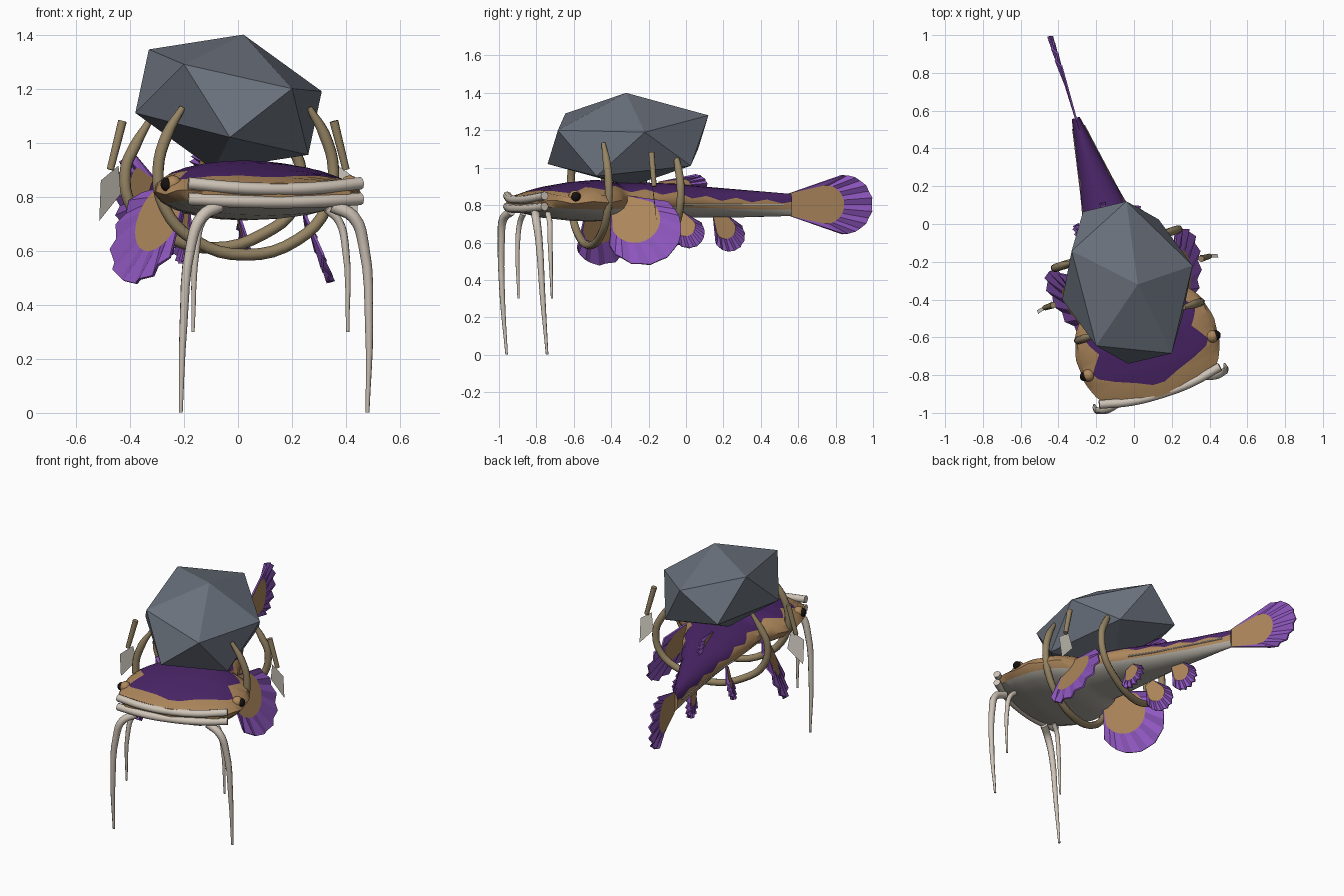
import bpy, bmesh, math
from mathutils import Vector, Matrix

if "Cube" in bpy.data.objects:
    bpy.data.objects.remove(bpy.data.objects["Cube"])

# fish-local frame: x across, y towards the tail
M = Matrix.Translation((0.14, -0.87, 0)) @ Matrix.Rotation(math.radians(17.4), 4, 'Z')


def mat(name, r, g, b):
    m = bpy.data.materials.new(name)
    m.diffuse_color = [(c / 255) ** 2.2 for c in (r, g, b)] + [1]
    m.use_nodes = True
    m.node_tree.nodes["Principled BSDF"].inputs["Base Color"].default_value = m.diffuse_color
    return m


PURPLE = mat("dark purple", 76, 42, 104)
VIOLET = mat("fin violet", 142, 88, 190)
TAN = mat("tan skin", 172, 134, 92)
BELLY = mat("belly grey", 172, 167, 157)
LIP = mat("pale lip", 206, 195, 182)
ROPE = mat("rope", 148, 131, 100)
ROCK = mat("rock grey", 106, 113, 124)
EYE = mat("eye black", 28, 24, 22)
CLOTH = mat("pale cloth", 212, 207, 196)


def add(name, bm, mats, matrix=M, smooth=False):
    bmesh.ops.recalc_face_normals(bm, faces=bm.faces)
    me = bpy.data.meshes.new(name)
    bm.to_mesh(me)
    bm.free()
    for m in mats:
        me.materials.append(m)
    ob = bpy.data.objects.new(name, me)
    ob.matrix_world = matrix
    bpy.context.collection.objects.link(ob)
    if smooth:
        select(ob)
        bpy.ops.object.shade_smooth_by_angle(angle=math.radians(35))
    return ob


def select(ob):
    bpy.ops.object.select_all(action='DESELECT')
    bpy.context.view_layer.objects.active = ob
    ob.select_set(True)


def tube(name, pts, radii, m):
    """Smooth tube through points with a varying radius."""
    cu = bpy.data.curves.new(name, 'CURVE')
    cu.dimensions = '3D'
    cu.bevel_depth = 1
    cu.bevel_resolution = 2
    cu.resolution_u = 4
    cu.use_fill_caps = True
    sp = cu.splines.new('BEZIER')
    sp.bezier_points.add(len(pts) - 1)
    for i, (p, bp) in enumerate(zip(pts, sp.bezier_points)):
        bp.co = p
        bp.handle_left_type = bp.handle_right_type = 'AUTO'
        t = i / (len(pts) - 1)
        bp.radius = radii[0] * (1 - t) + radii[1] * t if len(radii) == 2 else radii[i]
    cu.materials.append(m)
    ob = bpy.data.objects.new(name, cu)
    ob.matrix_world = M
    bpy.context.collection.objects.link(ob)
    select(ob)
    bpy.ops.object.convert(target='MESH')


def fin(name, root, axis, side, length, radius, base, spread=95, k=0.66, n=14):
    """Fan fin: flat tan middle with a pleated violet rim."""
    root, axis, side = Vector(root), Vector(axis).normalized(), Vector(side).normalized()
    normal = axis.cross(side)
    bm = bmesh.new()
    b0, b1 = (bm.verts.new(root + side * s * base) for s in (-1, 1))
    inner, outer = [], []
    for i in range(n + 1):
        a = math.radians(spread) * (2 * i / n - 1)
        p = axis * (length - radius + radius * math.cos(a)) + side * radius * math.sin(a)
        inner.append(bm.verts.new(root + p * k))
        outer.append(bm.verts.new(root + p + normal * 0.011 * (-1) ** i))
    bm.faces.new([b0] + inner + [b1])
    rim = [bm.faces.new((b0, outer[0], inner[0])), bm.faces.new((b1, inner[-1], outer[-1]))]
    for i in range(n):
        rim.append(bm.faces.new((inner[i], outer[i], outer[i + 1], inner[i + 1])))
    for f in rim:
        f.material_index = 1
    ob = add(name, bm, [TAN, VIOLET])
    mod = ob.modifiers.new("thickness", 'SOLIDIFY')
    mod.thickness = 0.01
    mod.offset = 0


# body stations: distance from mouth, half width, top, bottom
STATIONS = [(0, .30, .85, .77), (.05, .345, .87, .755), (.15, .375, .90, .73),
            (.28, .383, .925, .715), (.40, .35, .935, .712), (.47, .30, .93, .72),
            (.50, .24, .92, .73), (.7, .20, .92, .735), (.85, .16, .915, .735),
            (1.0, .118, .90, .735), (1.25, .068, .88, .735), (1.5, .022, .86, .742)]


def station(v):
    for a, b in zip(STATIONS, STATIONS[1:]):
        if v <= b[0] + 1e-6:
            t = (v - a[0]) / (b[0] - a[0])
            return [a[i] * (1 - t) + b[i] * t for i in (1, 2, 3)]


# body: lofted rings with a zigzag back patch, tan flanks and grey belly
bm = bmesh.new()
STRIPS = [0] * 4 + [1] * 3 + [2] * 4
ROWS = 50
rings = []
for r in range(ROWS + 1):
    v = 1.5 * r / ROWS
    w, zt, zb = station(v)
    zig = abs((r % 6) - 3) / 1.5 - 1
    back = 50 + 26 * min(1, max(0, (v - .45) / .5)) + 8 * zig
    back = max(3, back * min(1, max(0, (v - .05) / .09)))
    flank = 114
    half = [back * i / 4 for i in range(4)] + [back + (flank - back) * i / 3 for i in range(3)] \
        + [flank + (180 - flank) * i / 4 for i in range(5)]
    ring = []
    for a in half + [360 - a for a in half[-2:0:-1]]:
        a = math.radians(a)
        s = math.sin(a)
        bow = .04 * (1 - s * s) * max(0, 1 - v / .3)
        ring.append(bm.verts.new((w * s, v - bow, (zt + zb) / 2 + (zt - zb) / 2 * math.cos(a))))
    rings.append(ring)
N = len(rings[0])
for r in range(ROWS):
    for i in range(N):
        j = (i + 1) % N
        f = bm.faces.new((rings[r][i], rings[r][j], rings[r + 1][j], rings[r + 1][i]))
        f.material_index = STRIPS[min(i, N - 1 - i)]
        if r < 2 and f.material_index == 0:
            f.material_index = 1
for ring in (rings[0], rings[-1]):
    bm.faces.new(ring).material_index = 1
add("body", bm, [PURPLE, TAN, BELLY], smooth=True)

# lips
for name, z, lift in (("upper_lip", .828, .022), ("lower_lip", .78, .012)):
    tube(name, [(.335 * t, .035 * t * t - .03 + .01 * t ** 4, z + lift * t * t)
                for t in (-1, -.5, 0, .5, 1)], [.023, .023], LIP)

# single fins along the midline
fin("tail_fin", (0, 1.49, .803), (0, 1, 0), (0, 0, 1), .465, .157, .06)
fin("anal_fin", (0, 1.09, .75), (0, .5, -.87), (0, .87, .5), .215, .085, .03)
fin("dorsal_fin", (0, .76, .895), (0, 1, .03), (0, -.03, 1), .27, .06, .03)

for s, tag in ((-1, "left"), (1, "right")):
    # paired fins
    h, d = Vector((s * .3, .954, 0)), Vector((s * .35, -.11, -.93))
    fin(tag + "_pectoral_fin", (s * .22, .466, .82), h * .63 + d * .77, h * .77 - d * .63,
        .41, .205, .05, 100)
    h, d = Vector((s * .25, .97, 0)), Vector((s * .25, -.06, -.97))
    fin(tag + "_pelvic_fin", (s * .11, .83, .75), h * .5 + d * .87, h * .87 - d * .5,
        .2, .085, .03)
    # barbels
    tube(tag + "_long_barbel", [(s * .22, .0, .765), (s * .295, -.02, .725), (s * .335, -.018, .62),
                                (s * .36, -.005, .32), (s * .362, .02, .002)],
         [.024, .023, .02, .015, .007], LIP)
    tube(tag + "_short_barbel", [(s * .22, .07, .755), (s * .265, .065, .71), (s * .288, .06, .62),
                                 (s * .3, .067, .3)], [.016, .015, .014, .006], LIP)
    # eye and lid
    for name, rad, x in (("eyelid", .034, .343), ("eye", .026, .364)):
        bm = bmesh.new()
        bmesh.ops.create_uvsphere(bm, u_segments=14, v_segments=8, radius=rad,
                                  matrix=Matrix.Translation((s * x, .18, .845)))
        add(tag + "_" + name, bm, [EYE if name == "eye" else TAN], smooth=True)
    # pale line along the tail flank
    tube(tag + "_flank_line", [(s * (station(v)[0] * .985), v, .802) for v in (.85, 1.0, 1.25, 1.45)],
         [.005, .005], BELLY)
    # hanging stick and cloth
    tube(tag + "_stick", [(s * .41, .59, 1.08), (s * .457, .59, .9)], [.017, .014], ROPE)
    bm = bmesh.new()
    bm.faces.new([bm.verts.new((s * x, y, z)) for x, y, z in
                  ((.425, .59, .915), (.5, .57, .86), (.5, .59, .71), (.41, .61, .81))])
    add(tag + "_cloth", bm, [CLOTH])

# two rope cradles holding the load
for name, v, top, low in (("front_rope", .372, 1.13, .585), ("rear_rope", .775, 1.085, .61)):
    arm = [(.245, top), (.305, top - .1), (.34, .9), (.315, .76), (.2, low + .055)]
    path = [(-x, v, z) for x, z in arm] + [(0, v, low)] + [(x, v, z) for x, z in arm[::-1]]
    tube(name, path, [.012] + [.022] * 9 + [.012], ROPE)

# boulder: six opposite corner pairs, hulled
bm = bmesh.new()
C = Vector((-.035, -.31, 1.15))
for axis in ((.055, -.01, .25), (.345, .09, .04), (-.165, -.335, .14),
             (-.005, .43, .13), (.235, -.375, .05), (-.295, .168, .195)):
    for s in (1, -1):
        bm.verts.new(C + s * Vector(axis))
bmesh.ops.convex_hull(bm, input=bm.verts)
add("boulder", bm, [ROCK], Matrix.Identity(4))
